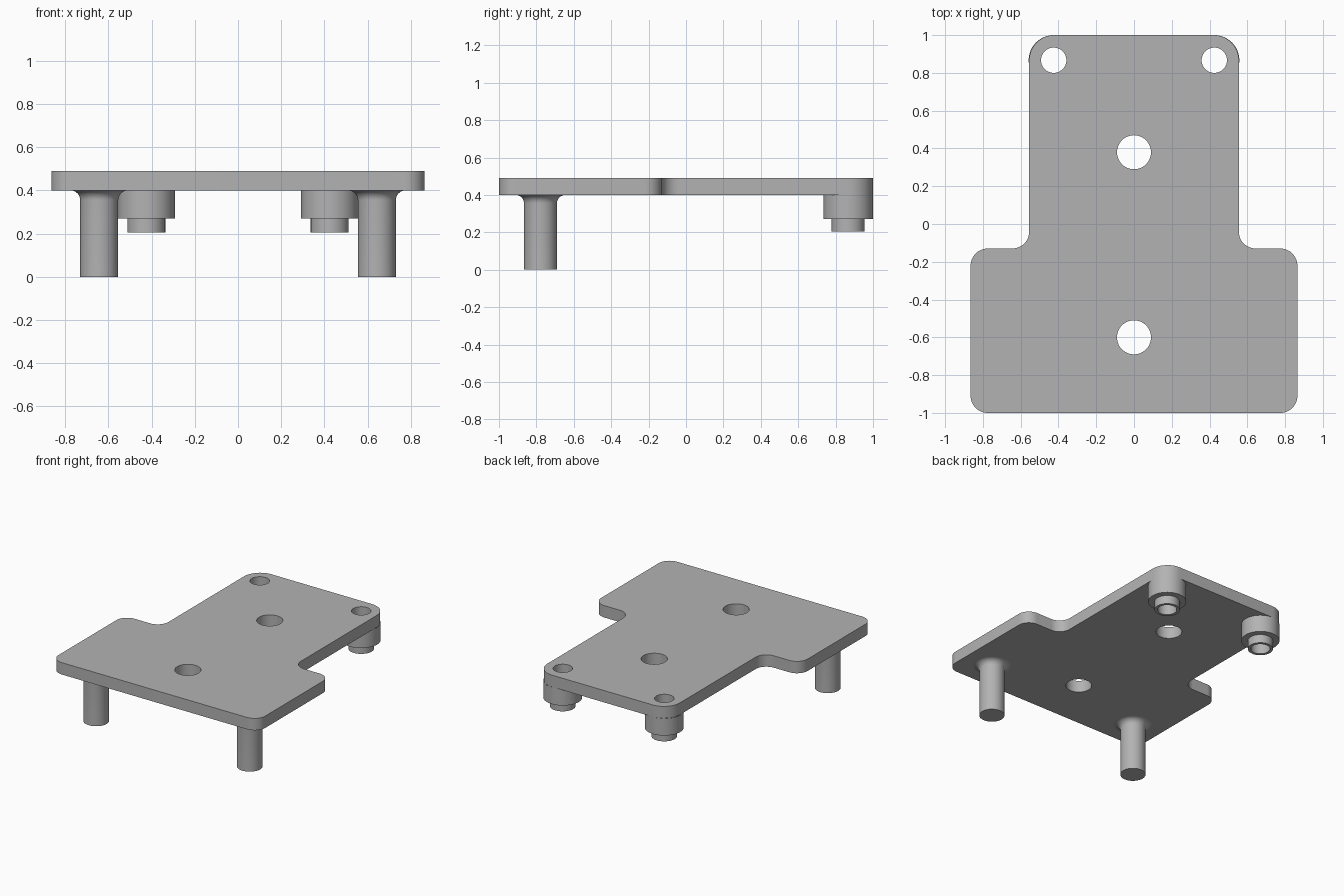
import bpy
import bmesh
from math import sin, cos, pi, radians
from mathutils import Vector

if "Cube" in bpy.data.objects:
    bpy.data.objects.remove(bpy.data.objects["Cube"])

PLATE_BOTTOM, PLATE_TOP = 0.40, 0.49
BOSS_X, BOSS_Y, BORE = 0.425, 0.867, 0.067
POST_X, POST_Y, POST_R, FILLET = 0.643, -0.778, 0.088, 0.045
SEGMENTS = 48

grey = bpy.data.materials.new("plain grey")
grey.use_nodes = True
colour = (0.45, 0.45, 0.45, 1)
grey.diffuse_color = colour
grey.node_tree.nodes["Principled BSDF"].inputs["Base Color"].default_value = colour


def finish(bm, name, location=(0, 0, 0)):
    bmesh.ops.recalc_face_normals(bm, faces=bm.faces)
    mesh = bpy.data.meshes.new(name)
    bm.to_mesh(mesh)
    bm.free()
    mesh.materials.append(grey)
    mesh.shade_smooth()
    mesh.set_sharp_from_angle(angle=radians(30))
    obj = bpy.data.objects.new(name, mesh)
    obj.location = location
    bpy.context.collection.objects.link(obj)
    return obj


def rounded(corners, steps=12):
    """Outline with an arc of the given radius at every square corner."""
    points = []
    for i, (x, y, r) in enumerate(corners):
        p = Vector((x, y))
        a = (Vector(corners[i - 1][:2]) - p).normalized()
        b = (Vector(corners[(i + 1) % len(corners)][:2]) - p).normalized()
        centre = p + r * (a + b)
        for k in range(steps + 1):
            t = pi / 2 * k / steps
            points.append(centre - r * (b * cos(t) + a * sin(t)))
    return points


def circle(x, y, r):
    angles = [2 * pi * k / SEGMENTS for k in range(SEGMENTS)]
    return [Vector((x + r * cos(t), y + r * sin(t))) for t in angles]


def revolve(name, profile, location):
    """Turn a (radius, height) profile around the vertical axis."""
    bm = bmesh.new()
    verts = [bm.verts.new((r, 0, z)) for r, z in profile]
    edges = [bm.edges.new(pair) for pair in zip(verts, verts[1:])]
    bmesh.ops.spin(bm, geom=verts + edges, cent=(0, 0, 0), axis=(0, 0, 1),
                   angle=2 * pi, steps=SEGMENTS, use_merge=False)
    bmesh.ops.remove_doubles(bm, verts=bm.verts, dist=0.0001)
    return finish(bm, name, location)


# Stepped plate with four through holes
half = [(0.865, -1, 0.09), (0.865, -0.13, 0.09), (0.555, -0.13, 0.09), (0.555, 1, 0.133)]
outline = half + [(-x, y, r) for x, y, r in reversed(half)]
loops = [rounded(outline), circle(0, 0.38, 0.09), circle(0, -0.6, 0.09),
         circle(BOSS_X, BOSS_Y, BORE), circle(-BOSS_X, BOSS_Y, BORE)]
bm = bmesh.new()
for loop in loops:
    verts = [bm.verts.new((p.x, p.y, PLATE_BOTTOM)) for p in loop]
    for i, v in enumerate(verts):
        bm.edges.new((verts[i - 1], v))
bmesh.ops.triangle_fill(bm, use_beauty=True, edges=bm.edges[:], normal=(0, 0, 1))
top = bmesh.ops.extrude_face_region(bm, geom=bm.faces[:])["geom"]
bmesh.ops.translate(bm, vec=(0, 0, PLATE_TOP - PLATE_BOTTOM),
                    verts=[g for g in top if isinstance(g, bmesh.types.BMVert)])
finish(bm, "plate")

# Hollow stepped bosses at the back, solid filleted posts at the front
boss = [(BORE, PLATE_BOTTOM), (BORE, 0.205), (0.088, 0.205), (0.088, 0.27),
        (0.133, 0.27), (0.133, PLATE_BOTTOM)]
post = [(0, 0), (POST_R, 0)]
for k in range(9):
    t = pi / 2 * k / 8
    post.append((POST_R + FILLET * (1 - cos(t)), PLATE_BOTTOM - FILLET * (1 - sin(t))))

for side, s in (("left", 1), ("right", -1)):
    revolve(side + "_back_boss", boss, (s * BOSS_X, BOSS_Y, 0))
    revolve(side + "_front_post", post, (s * POST_X, POST_Y, 0))
